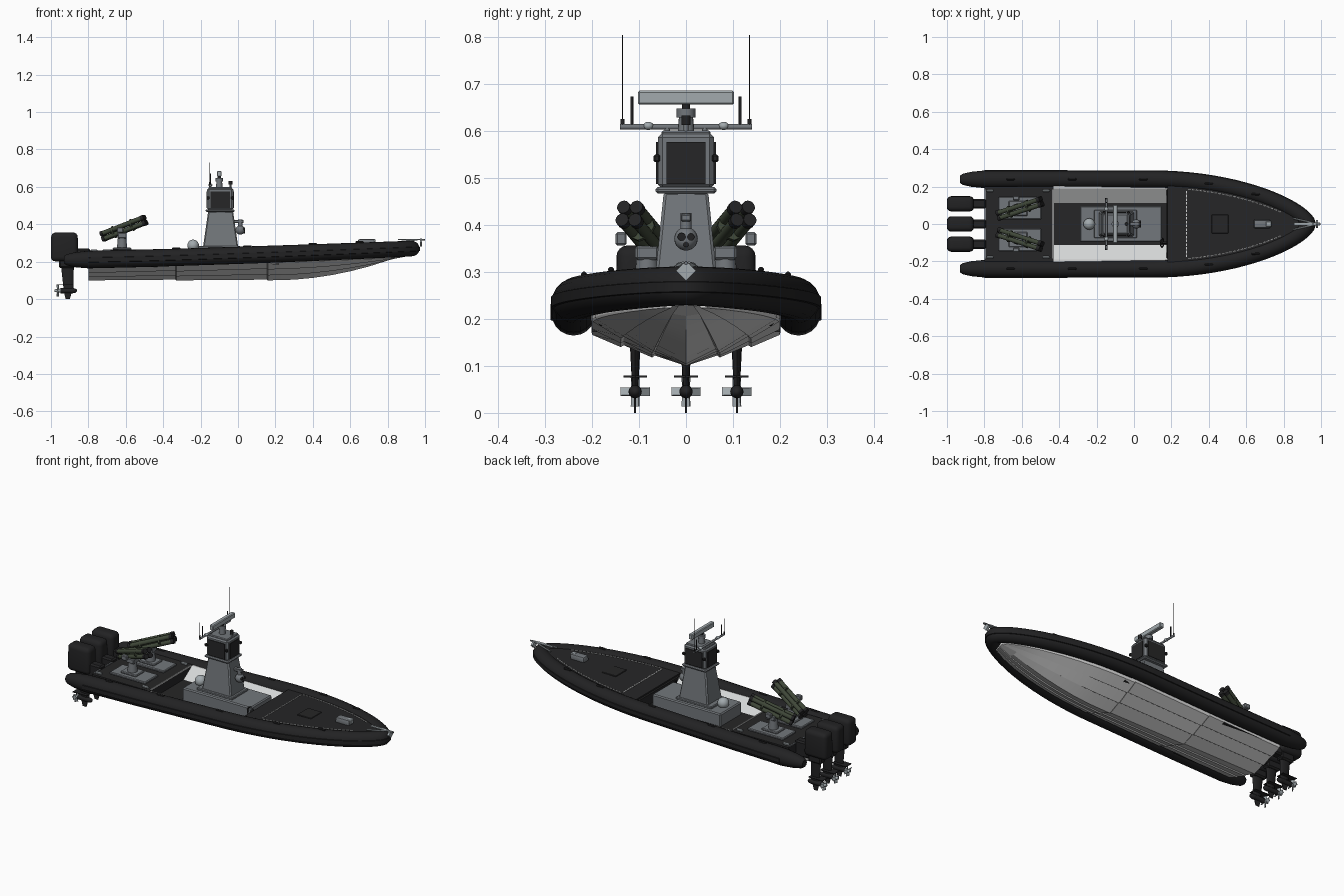
import bpy, bmesh, math
from mathutils import Vector, Matrix

cube = bpy.data.objects.get("Cube")
if cube:
    bpy.data.objects.remove(cube, do_unlink=True)


def material(name, r, g, b):
    m = bpy.data.materials.new(name)
    m.use_nodes = True
    m.diffuse_color = (r, g, b, 1)
    m.node_tree.nodes["Principled BSDF"].inputs["Base Color"].default_value = (r, g, b, 1)
    return m


RUBBER = material("black rubber", .016, .016, .017)
DECK = material("dark deck", .019, .019, .02)
HULL = material("hull white", .7, .7, .7)
PAINT = material("blue grey paint", .17, .185, .2)
LIGHT = material("light grey", .36, .4, .42)
LINER = material("pale liner", .66, .67, .67)
OLIVE = material("olive green", .05, .064, .04)


def finish(name, bm, mat, smooth=35):
    bmesh.ops.recalc_face_normals(bm, faces=bm.faces)
    me = bpy.data.meshes.new(name)
    bm.to_mesh(me)
    bm.free()
    for p in me.polygons:
        p.use_smooth = True
    me.set_sharp_from_angle(angle=math.radians(smooth))
    me.materials.append(mat)
    ob = bpy.data.objects.new(name, me)
    bpy.context.collection.objects.link(ob)
    return ob


def box(name, c, s, mat, bevel=0, segs=1, top=(1, 1)):
    bm = bmesh.new()
    bmesh.ops.create_cube(bm, size=1)
    for v in bm.verts:
        k = top if v.co.z > 0 else (1, 1)
        v.co = Vector((v.co.x * s[0] * k[0], v.co.y * s[1] * k[1], v.co.z * s[2])) + Vector(c)
    if bevel:
        bmesh.ops.bevel(bm, geom=bm.edges[:], offset=bevel, segments=segs, affect='EDGES', profile=.5)
    return finish(name, bm, mat)


def rod(name, p, q, r, mat, r2=None, n=12):
    p, q = Vector(p), Vector(q)
    d = q - p
    bm = bmesh.new()
    m = Matrix.Translation((p + q) / 2) @ d.to_track_quat('Z', 'Y').to_matrix().to_4x4()
    bmesh.ops.create_cone(bm, cap_ends=True, segments=n, radius1=r, radius2=r if r2 is None else r2,
                          depth=d.length, matrix=m)
    return finish(name, bm, mat)


def ball(name, c, r, mat, s=(1, 1, 1)):
    bm = bmesh.new()
    bmesh.ops.create_uvsphere(bm, u_segments=20, v_segments=12, radius=r,
                              matrix=Matrix.Translation(c) @ Matrix.Diagonal((*s, 1)))
    return finish(name, bm, mat)


def loft(name, rings, mat, smooth=35):
    bm = bmesh.new()
    rows = [[bm.verts.new(p) for p in ring] for ring in rings]
    n = len(rows[0])
    for a, b in zip(rows, rows[1:]):
        for i in range(n):
            bm.faces.new((a[i], a[(i + 1) % n], b[(i + 1) % n], b[i]))
    bm.faces.new(rows[0])
    bm.faces.new(rows[-1])
    return finish(name, bm, mat, smooth)


# Shape of the collar: half width and height along the boat
def half_width(x):
    u = min(max((x - .1) / .83, 0), 1)
    return .239 * (1 - u * u) ** .7


def collar_z(x):
    return .21 + .06 * max((x + .9) / 1.83, 0) ** 1.3


# Inflatable collar with tapered stern cones and a rubbing strip
half = [(-.93, .02), (-.915, .03), (-.87, .04), (-.8, .047), (-.5, .047), (-.2, .046)]
half += [(.1 + .83 * math.sin(i * math.pi / 40), .046 - .005 * i / 20) for i in range(20)]
path = [(x, half_width(x), r) for x, r in half] + [(.93, 0, .041)]
path += [(x, -y, r) for x, y, r in path[-2::-1]]


def sweep(name, section, mat, pts):
    rings = []
    for i, (x, y, r) in enumerate(pts):
        a, b = pts[max(i - 1, 0)], pts[min(i + 1, len(pts) - 1)]
        t = Vector((b[0] - a[0], b[1] - a[1], 0)).normalized()
        out = Vector((-t.y, t.x, 0))
        c = Vector((x, y, collar_z(x)))
        rings.append([c + out * u * r + Vector((0, 0, w * r)) for u, w in section])
    return loft(name, rings, mat)


circle = [(math.cos(k * math.pi / 10), math.sin(k * math.pi / 10)) for k in range(20)]
sweep("inflatable_collar", circle, RUBBER, path)
sweep("rubbing_strip", [(.8, -.38), (1.04, -.3), (1.04, .2), (.8, .28)], RUBBER, path[3:-3])

# Stepped V hull with spray rails and a hollow top
rings = []
for x, lift in ((-.8, 0), (-.335, .004), (-.33, 0), (.155, .004), (.16, 0), (.3, 0), (.4, 0),
                (.5, 0), (.6, 0), (.7, 0), (.8, 0), (.88, 0)):
    kz = .1 + lift + .135 * max((x - .18) / .7, 0) ** 2
    cy, cz = half_width(x) * .84, collar_z(x) - .045 + lift
    rise = cz - kz
    side = []
    for t in (0, .33, .66):
        side.append(((t + (.03 if t else 0)) * cy, kz + rise * t - (.004 if t else 0)))
        side.append(((t + .33) * cy, kz + rise * (t + .33)))
    side += [(cy, cz + .004), (cy, cz + .03), (cy * .55, min(kz + .08, cz + .03))]
    rings.append([(x, y, z) for y, z in side] + [(x, -y, z) for y, z in side[:0:-1]])
loft("hull", rings, HULL, 12)

# Foredeck and its markings
xs = [.18 + .07 * i for i in range(11)]
loft("foredeck", [[(x, s * half_width(x), collar_z(x) + h) for s, h in ((-1, .03), (1, .03), (1, -.03), (-1, -.03))]
                  for x in xs], DECK)
for s in (-1, 1):
    for i in range(25):
        a = .29 + .02 * i
        pts = [(x, s * (half_width(x) - .045), collar_z(x) + .032) for x in (a, a + .014)]
        rod("edge_marking", pts[0], pts[1], .0032, LINER, n=6)
for i in range(18):
    box("foredeck_line", (.28, -.17 + .02 * i, collar_z(.28) + .031), (.006, .014, .005), LINER)
box("deck_hatch", (.46, 0, collar_z(.46) + .032), (.09, .1, .006), DECK, .002)
box("deck_locker", (.685, 0, .305), (.09, .048, .03), PAINT, .006, 2, (.94, .88))
box("deck_locker_window", (.72, 0, .308), (.03, .03, .026), LIGHT, .003)

# Cockpit with sloping side liners
section = ((-.21, .25), (-.19, .25), (-.11, .195), (.11, .195), (.19, .25), (.21, .25), (.12, .186), (-.12, .186))
loft("cockpit_liner", [[(x, y, z) for y, z in section] for x in (-.43, .18)], LINER, 20)
box("cockpit_floor", (-.125, 0, .196), (.61, .225, .006), DECK)
box("helm_bulkhead", (.2, 0, .225), (.05, .38, .08), DECK, .008)
bpy.ops.mesh.primitive_torus_add(major_radius=.024, minor_radius=.004, location=(.15, -.1, .25),
                                 rotation=(0, math.radians(70), 0), major_segments=20, minor_segments=8)
wheel = bpy.context.object
wheel.name = "steering_wheel"
wheel.data.materials.append(RUBBER)
rod("wheel_column", (.15, -.1, .25), (.18, -.1, .24), .006, RUBBER)

# Aft deck with its edges and cleats
box("aft_deck", (-.615, 0, .212), (.37, .4, .08), DECK)
box("aft_deck_edge", (-.432, 0, .253), (.006, .37, .006), LINER)
box("transom_edge", (-.795, 0, .253), (.008, .37, .006), PAINT)
for s in (-1, 1):
    for x in (-.77, -.47):
        box("deck_cleat", (x, s * .178, .258), (.04, .012, .014), LIGHT, .004)

# Four-tube launchers on pedestals
for s in (-1, 1):
    c = Vector((-.61, s * .083, .379))
    d = Vector((.23, s * .075, .09)).normalized()
    side = d.cross(Vector((0, 0, 1))).normalized()
    up = side.cross(d)
    box("launcher_platform", (-.61, s * .085, .257), (.23, .12, .014), PAINT, .004)
    box("launcher_base", (-.62, s * .083, .269), (.1, .08, .012), PAINT, .004)
    rod("launcher_pedestal", (-.62, s * .083, .265), (-.62, s * .083, .335), .028, PAINT, .022, 16)
    box("launcher_yoke", (-.62, s * .083, .34), (.05, .05, .03), PAINT, .005)
    box("launcher_sight", (-.63, s * .138, .37), (.035, .024, .028), PAINT, .004)
    for a in (-1, 1):
        for b in (-1, 1):
            o = c + side * a * .0145 + up * b * .0145
            rod("launch_tube", o - d * .125, o + d * .125, .0125, OLIVE, n=16)
            rod("tube_muzzle", o + d * .112, o + d * .13, .0142, RUBBER, n=16)
            rod("tube_breech", o - d * .13, o - d * .115, .0142, RUBBER, n=16)
    for k in (-.06, .05):
        rod("tube_clamp", c + d * (k - .005), c + d * (k + .005), .033, OLIVE, n=8)

# Console, tower and sensor cabin
box("console_base", (-.07, 0, .23), (.44, .195, .08), PAINT, .006)
box("console_plinth", (-.1, 0, .275), (.23, .15, .016), PAINT, .004)
ball("satellite_dome", (-.24, 0, .287), .031, LIGHT)
box("tower", (-.093, 0, .37), (.19, .135, .2), PAINT, .006, 1, (.7, .7))
box("cabin_sill", (-.095, 0, .473), (.155, .13, .014), PAINT, .005)
box("cabin", (-.095, 0, .535), (.14, .12, .12), PAINT, .01)
box("cabin_roof", (-.095, 0, .594), (.125, .105, .012), PAINT, .004)
box("cabin_screen_lengthwise", (-.095, 0, .531), (.148, .082, .09), DECK)
box("cabin_screen_sideways", (-.095, 0, .531), (.105, .128, .09), DECK)
for s in (-1, 1):
    for x in (-.16, -.03):
        box("cabin_lamp", (x, s * .062, .541), (.016, .014, .016), RUBBER, .003)

# Aerial bar, whips and radar
rod("aerial_bar", (-.148, -.14, .608), (-.148, .14, .608), .006, PAINT)
for s in (-1, 1):
    rod("bar_strut", (-.148, s * .04, .585), (-.148, s * .04, .608), .006, PAINT)
    rod("whip_foot", (-.15, s * .135, .605), (-.15, s * .135, .625), .004, RUBBER)
    rod("whip_aerial", (-.15, s * .135, .62), (-.15, s * .135, .803), .0014, RUBBER, .0008, 8)
    rod("short_aerial", (-.148, s * .115, .608), (-.148, s * .115, .672), .003, RUBBER)
    ball("small_dome", (-.148, s * .08, .61), .011, LIGHT, (1, 1, .8))
rod("navigation_lamp", (-.04, 0, .595), (-.04, 0, .615), .005, PAINT)
rod("navigation_lamp_lens", (-.04, 0, .612), (-.04, 0, .632), .01, RUBBER)
rod("radar_pedestal", (-.1, 0, .595), (-.1, 0, .63), .018, PAINT, .015, 16)
rod("radar_gearbox", (-.1, 0, .628), (-.1, 0, .647), .02, PAINT, n=16)
rod("radar_neck", (-.1, 0, .64), (-.1, 0, .66), .009, RUBBER)
box("radar_bar", (-.1, 0, .67), (.025, .205, .03), LIGHT, .004)

# Stabilised camera ball on a bracket
box("camera_bracket", (-.01, 0, .415), (.08, .022, .016), PAINT, .003)
rod("camera_neck", (.012, 0, .388), (.012, 0, .425), .012, PAINT)
ball("camera_ball", (.012, 0, .37), .025, PAINT)
for y, z, r in ((-.009, .374, .009), (.01, .374, .008), (0, .358, .006)):
    rod("camera_lens", (.02, y, z), (.0375, y, z), r, RUBBER)

# Bow fitting and collar grab handles
box("bow_plank", (.925, 0, .318), (.14, .016, .004), LIGHT, .001)
rod("bow_plate", (.972, 0, .302), (.984, 0, .302), .021, LIGHT, n=4)
rod("bow_pin", (.98, 0, .318), (1, 0, .318), .004, PAINT)
for s in (-1, 1):
    rod("bow_rail", (.85, s * .03, .305), (.96, s * .006, .318), .004, LIGHT)
    for x in (-.66, -.33, .05, .4, .65):
        z = collar_z(x) + .046
        box("grab_handle", (x, s * half_width(x), z), (.045, .012, .012), RUBBER, .004)

# Three outboard engines
for y in (-.108, 0, .108):
    box("engine_cowl", (-.928, y, .279), (.146, .082, .154), RUBBER, .024, 4, (.97, .97))
    box("engine_bracket", (-.835, y, .225), (.09, .05, .09), RUBBER, .008)
    box("engine_midsection", (-.915, y, .195), (.085, .045, .06), RUBBER, .008)
    rings = []
    for z, x, l, w in ((.2, -.912, .036, .014), (.12, -.91, .03, .01), (.04, -.905, .026, .006)):
        rings.append([(x + l * math.cos(k * math.pi / 6), y + w * math.sin(k * math.pi / 6), z) for k in range(12)])
    loft("engine_leg", rings, RUBBER)
    box("cavitation_plate", (-.925, y, .077), (.09, .05, .004), RUBBER)
    rod("gear_case", (-.95, y, .045), (-.885, y, .045), .014, RUBBER)
    ball("gear_nose", (-.885, y, .045), .014, RUBBER, (1.8, 1, 1))
    box("skeg", (-.91, y, .02), (.022, .004, .04), RUBBER, 0, 1, (2, 1))
    rod("propeller_hub", (-.98, y, .045), (-.95, y, .045), .007, LIGHT, .011)
    for k in range(4):
        blade = box("propeller_blade", (0, 0, .019), (.004, .017, .024), LIGHT, 0, 1, (1, 1.15))
        blade.matrix_world = (Matrix.Translation((-.963, y, .045)) @ Matrix.Rotation(k * math.pi / 2, 4, 'X')
                              @ Matrix.Rotation(.5, 4, 'Z'))
